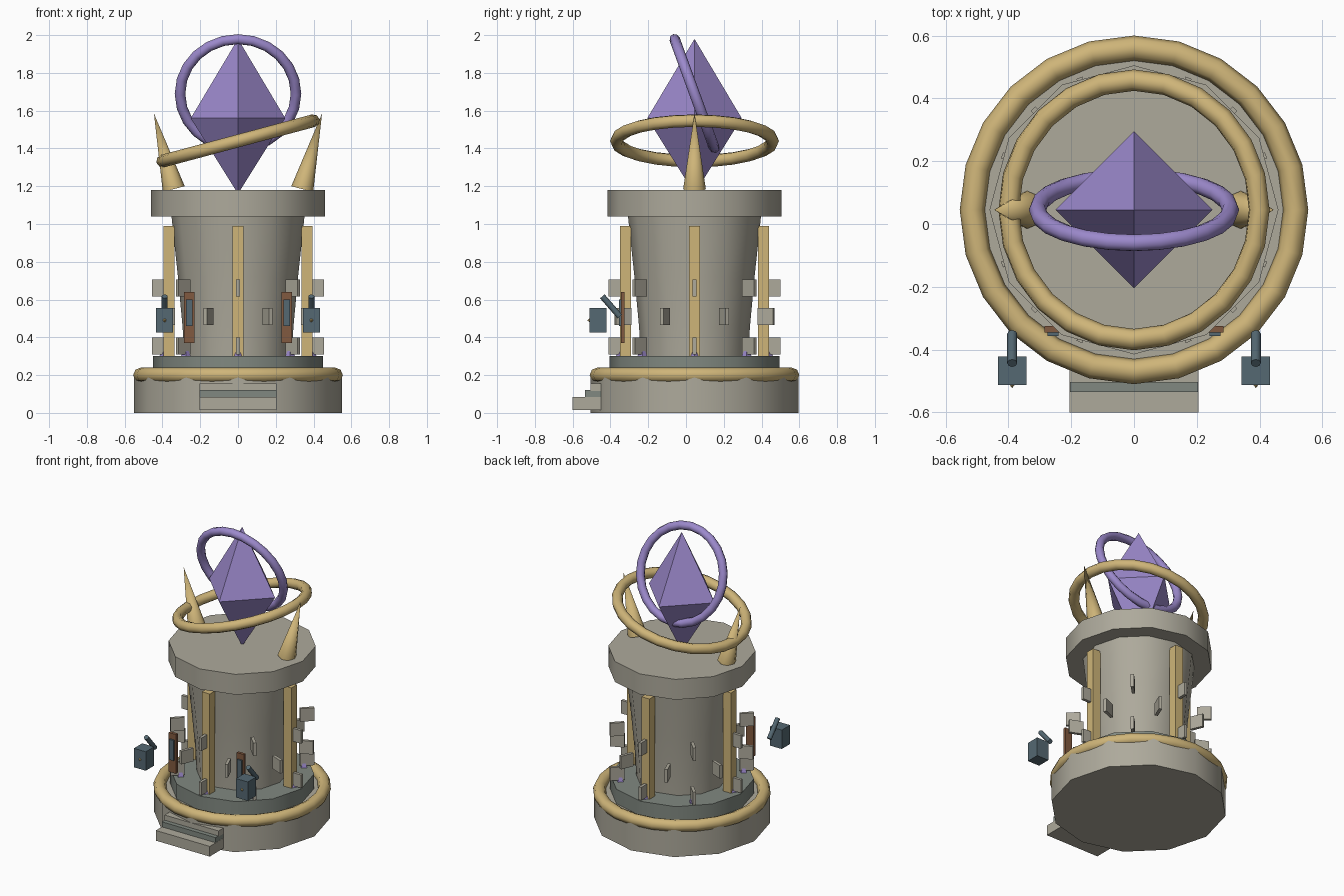
import bpy, math
from mathutils import Vector

if "Cube" in bpy.data.objects:
    bpy.data.objects.remove(bpy.data.objects["Cube"])

CY = 0.045  # tower axis lies slightly behind the origin


def mat(name, r, g, b):
    m = bpy.data.materials.new(name)
    m.diffuse_color = (r, g, b, 1)
    m.use_nodes = True
    m.node_tree.nodes["Principled BSDF"].inputs["Base Color"].default_value = m.diffuse_color
    return m


STONE = mat("stone", 0.42, 0.40, 0.33)
SLATE = mat("slate", 0.22, 0.25, 0.22)
GOLD = mat("gold", 0.62, 0.46, 0.19)
PURPLE = mat("purple", 0.33, 0.25, 0.60)
WOOD = mat("wood", 0.22, 0.10, 0.05)
TEAL = mat("teal", 0.09, 0.14, 0.17)


def finish(name, m, smooth=False):
    o = bpy.context.object
    o.name = name
    o.data.materials.append(m)
    if smooth:
        bpy.ops.object.shade_smooth_by_angle(angle=math.radians(50))
    return o


def box(name, loc, size, m, rz=0):
    bpy.ops.mesh.primitive_cube_add(size=1, location=loc, rotation=(0, 0, rz))
    o = finish(name, m)
    o.scale = size
    return o


def cone(name, a, b, r1, r2, n, m, smooth=True, spin=0):
    # tapered cylinder between points a and b
    a, b = Vector(a), Vector(b)
    d = b - a
    rot = d.to_track_quat('Z', 'Y').to_euler() if d.x or d.y else (0, 0, spin)
    bpy.ops.mesh.primitive_cone_add(vertices=n, radius1=r1, radius2=r2, depth=d.length,
                                    location=(a + b) / 2, rotation=rot)
    return finish(name, m, smooth)


def drum(name, z0, z1, r, m):
    return cone(name, (0, CY, z0), (0, CY, z1), r, r, 12, m)


def ring(name, z, R, r, rot, m):
    bpy.ops.mesh.primitive_torus_add(major_segments=24, minor_segments=8, location=(0, CY, z),
                                     rotation=rot, major_radius=R, minor_radius=r)
    return finish(name, m, True)


def polar(r, a, z):
    return (r * math.cos(a), CY + r * math.sin(a), z)


# plinth, trim ring, slate tier and cap
drum("base", 0, 0.2, 0.55, STONE)
ring("base_trim_ring", 0.2, 0.515, 0.04, (0, 0, 0), GOLD)
drum("slate_tier", 0.19, 0.3, 0.45, SLATE)
drum("cap", 1.04, 1.18, 0.46, STONE)

# flared shaft, lathed from a short profile
prof = [(0.285, 0.29), (0.293, 0.45), (0.318, 0.72), (0.353, 1.05)]
N = 12
verts = [polar(r, 2 * math.pi * i / N, z) for r, z in prof for i in range(N)]
faces = [(k * N + i, k * N + (i + 1) % N, (k + 1) * N + (i + 1) % N, (k + 1) * N + i)
         for k in range(len(prof) - 1) for i in range(N)]
faces += [tuple(reversed(range(N))), tuple(range(3 * N, 4 * N))]
me = bpy.data.meshes.new("shaft")
me.from_pydata(verts, [], faces)
shaft = bpy.data.objects.new("shaft", me)
bpy.context.collection.objects.link(shaft)
bpy.context.view_layer.objects.active = shaft
bpy.ops.object.select_all(action='DESELECT')
shaft.select_set(True)
finish("shaft", STONE, True)

# four gold pillars
for i in range(4):
    a = i * math.pi / 2
    box(f"pillar_{i}", polar(0.365, a, 0.645), (0.06, 0.06, 0.69), GOLD, a)

# three staggered rows of radial stones, and small crystals at their feet
for row, z in enumerate((0.355, 0.51, 0.66)):
    for i in range(8):
        a = (i + 0.5 * (row % 2)) * math.pi / 4
        box(f"wall_stone_{row}_{i}", polar(0.41, a, z), (0.09, 0.02, 0.09), STONE, a)
for i in range(8):
    a = i * math.pi / 4
    cone(f"small_crystal_{i}", polar(0.39, a, 0.295), polar(0.39, a, 0.36), 0.028, 0, 4, PURPLE, False)

# front steps
box("step_low", (0, -0.52, 0.05), (0.41, 0.16, 0.07), STONE)
box("step_middle", (0, -0.4925, 0.1), (0.408, 0.085, 0.04), SLATE)
box("step_top", (0, -0.475, 0.135), (0.41, 0.06, 0.04), STONE)

# shutters and lanterns on both sides of the front
for s, side in ((-1, "left"), (1, "right")):
    box(f"shutter_{side}", (s * 0.258, -0.335, 0.505), (0.055, 0.02, 0.27), WOOD)
    box(f"shutter_window_{side}", (s * 0.258, -0.35, 0.53), (0.034, 0.012, 0.14), TEAL)
    x = s * 0.388
    box(f"lantern_{side}", (x, -0.467, 0.49), (0.09, 0.09, 0.13), TEAL)
    cone(f"lantern_arm_{side}", (x, -0.35, 0.51), (x, -0.443, 0.617), 0.016, 0.016, 8, TEAL)
    cone(f"lantern_stud_{side}", (x, -0.511, 0.49), (x, -0.523, 0.49), 0.01, 0, 6, GOLD, False)
    # horns on the cap
    cone(f"horn_{side}", (s * 0.34, CY, 1.185), (s * 0.445, CY, 1.585), 0.06, 0, 8, GOLD)

# floating crystal and its two rings
cone("crystal_top", (0, CY, 1.56), (0, CY, 1.98), 0.25, 0, 4, PURPLE, False)
bpy.ops.mesh.primitive_cone_add(vertices=4, radius1=0, radius2=0.25, depth=0.4, location=(0, CY, 1.36))
finish("crystal_bottom", PURPLE)
ring("gold_orbit_ring", 1.44, 0.413, 0.034, (0, -math.radians(15), 0), GOLD)
ring("purple_orbit_ring", 1.69, 0.307, 0.028, (math.radians(110), 0, 0), PURPLE)
